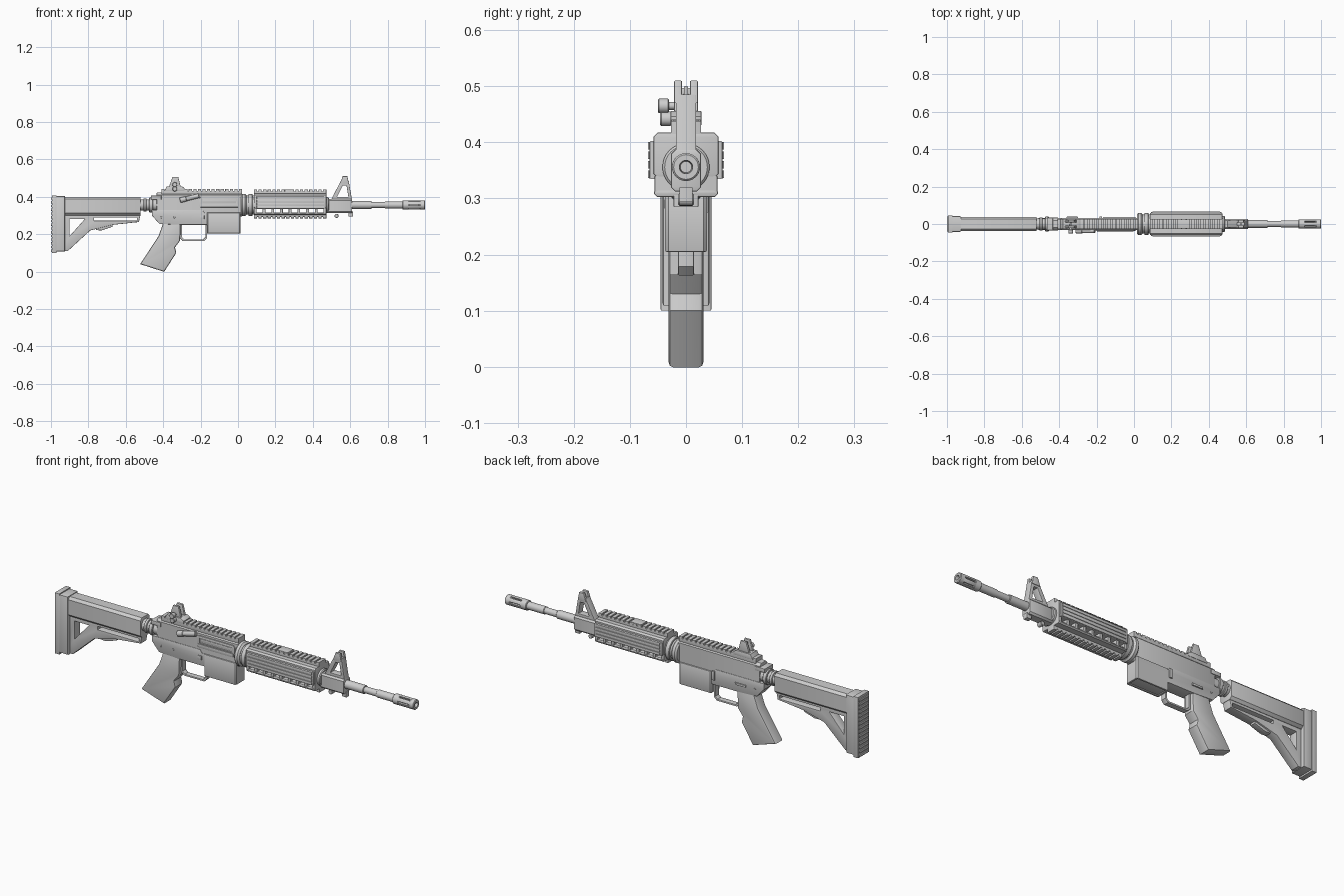
import bpy, bmesh, math
from mathutils import Matrix, Vector

cube = bpy.data.objects.get("Cube")
if cube:
    bpy.data.objects.remove(cube, do_unlink=True)

metal = bpy.data.materials.new("light_grey")
metal.use_nodes = True
GREY = (.62, .62, .62, 1)
metal.diffuse_color = GREY
metal.node_tree.nodes["Principled BSDF"].inputs["Base Color"].default_value = GREY

AXIS = .356  # height of the barrel line
GUARD = (.085, .472)  # extent of the handguard
ACROSS = (0, 0, math.pi / 2)  # turns a revolved part to lie along y
parts = []
# Local outline axes for an extrusion along x, y or z
FRAMES = {
    "x": Matrix(((0, 0, 1), (1, 0, 0), (0, 1, 0))),
    "y": Matrix(((1, 0, 0), (0, 0, -1), (0, 1, 0))),
    "z": Matrix.Identity(3),
}


def add(name, mesh):
    obj = bpy.data.objects.new(name, mesh)
    bpy.context.collection.objects.link(obj)
    mesh.materials.clear()
    mesh.materials.append(metal)
    parts.append(obj)
    return obj


def extrude(name, axis, span, outline, holes=(), bevel=.003):
    """Extrude an outline with holes along an axis, with bevelled rims."""
    low, high = span
    curve = bpy.data.curves.new(name, "CURVE")
    curve.dimensions, curve.fill_mode = "2D", "BOTH"
    curve.extrude = (high - low) / 2 - bevel
    curve.bevel_depth, curve.bevel_resolution, curve.offset = bevel, 1, -bevel
    for loop in (outline, *holes):
        spline = curve.splines.new("POLY")
        spline.points.add(len(loop) - 1)
        for point, (a, b) in zip(spline.points, loop):
            point.co = (a, b, 0, 1)
        spline.use_cyclic_u = True
    temp = bpy.data.objects.new("temp", curve)
    bpy.context.collection.objects.link(temp)
    graph = bpy.context.evaluated_depsgraph_get()
    mesh = bpy.data.meshes.new_from_object(temp.evaluated_get(graph))
    bpy.data.objects.remove(temp, do_unlink=True)
    mesh.transform(FRAMES[axis].to_4x4())
    centre = Vector([(low + high) / 2 if letter == axis else 0 for letter in "xyz"])
    mesh.transform(Matrix.Translation(centre))
    bm = bmesh.new()
    bm.from_mesh(mesh)
    bmesh.ops.remove_doubles(bm, verts=bm.verts, dist=.00005)
    bmesh.ops.recalc_face_normals(bm, faces=bm.faces)
    bm.to_mesh(mesh)
    bm.free()
    return add(name, mesh)


def side(name, half, outline, holes=(), y=0, bevel=.003):
    """Extrude a side-view outline across the model."""
    return extrude(name, "y", (y - half, y + half), outline, holes, bevel)


def rect(across, up, cut=0):
    """Rectangle from two spans, with cut corners when cut is given."""
    (a, b), (c, d) = across, up
    if not cut:
        return [(a, c), (b, c), (b, d), (a, d)]
    return [(a + cut, c), (b - cut, c), (b, c + cut), (b, d - cut),
            (b - cut, d), (a + cut, d), (a, d - cut), (a, c + cut)]


def box(name, x, z, half, y=0, bevel=.002):
    return side(name, half, rect(x, z), y=y, bevel=bevel)


def bar(name, x, half, z, cut):
    """Long part with a cut-corner cross-section."""
    return extrude(name, "x", x, rect((-half, half), z, cut))


def turned(name, profile, loc=(0, 0, AXIS), rot=(0, 0, 0), sides=24):
    """Revolve (x, radius) pairs about the local x axis and close the ends."""
    bm = bmesh.new()
    rings = [[bm.verts.new((x, r * math.cos(t), r * math.sin(t)))
              for t in (math.tau * i / sides for i in range(sides))] for x, r in profile]
    for a, b in zip(rings, rings[1:]):
        for i in range(sides):
            j = (i + 1) % sides
            bm.faces.new((a[i], a[j], b[j], b[i]))
    bm.faces.new(rings[0])
    bm.faces.new(rings[-1])
    bmesh.ops.recalc_face_normals(bm, faces=bm.faces)
    mesh = bpy.data.meshes.new(name)
    bm.to_mesh(mesh)
    bm.free()
    obj = add(name, mesh)
    obj.location, obj.rotation_euler = loc, rot
    return obj


def drum(name, start, end, radius, chamfer=.002, **place):
    """Cylinder with chamfered rims."""
    small = radius - chamfer
    return turned(name, [(start, small), (start + chamfer, radius),
                         (end - chamfer, radius), (end, small)], **place)


def toothed_rail(name, span, base, top, half, count):
    """Accessory rail with shallow teeth pointing from base towards top."""
    start, end = span
    pitch, root = (end - start) / (count - .3), base + (top - base) * .65
    outline = [(start, base)]
    for i in range(count):
        x = start + i * pitch
        tip = x + pitch * .7
        outline += [(x, root), (x, top), (tip, top), (tip, root)]
    side(name, half, outline + [(end, base)], bevel=.001)


# Stock
box("butt_plate", (-.995, -.97), (.1, .408), .045)
for i in range(15):
    z = .105 + i * .02
    box("butt_plate_ridge", (-1, -.985), (z, z + .012), .04)
box("stock_rear_block", (-.975, -.925), (.108, .403), .042, bevel=.006)
bar("stock_body", (-.94, -.52), .038, (.3, .4), .012)
side("stock_frame", .024,
     [(-.95, .11), (-.91, .11), (-.79, .22), (-.67, .25), (-.53, .265), (-.52, .31), (-.95, .31)],
     [[(-.9, .19), (-.82, .28), (-.9, .28)], rect((-.77, -.54), (.272, .288))])
side("stock_lever", .016, [(-.76, .222), (-.73, .22), (-.67, .24), (-.67, .26), (-.76, .24)])

# Buffer tube and its nuts
drum("buffer_tube", -.55, -.42, .03)
drum("lock_ring", -.505, -.49, .036)
drum("castle_nut", -.475, -.455, .039)

# Receiver
bar("upper_receiver", (-.435, .022), .031, (.295, .422), .012)
side("lower_receiver", .033,
     [(-.46, .33), (-.46, .3), (-.42, .255), (-.31, .25), (0, .25), (0, .315), (-.18, .315), (-.19, .33)])
extrude("magazine_well", "z", (.205, .315), rect((-.167, .014), (-.037, .037), .006),
        [rect((-.157, .004), (-.028, .028))], .002)
box("magazine_well_floor", (-.16, .008), (.21, .3), .031)
box("charging_handle", (-.465, -.41), (.386, .406), .034)
toothed_rail("receiver_rail", (-.41, .022), .415, .441, .026, 18)

# Right side: ejection port, hinged cover and assist plunger
side("ejection_port_frame", .004, rect((-.205, .005), (.34, .4), .008),
     [rect((-.19, -.01), (.365, .39))], -.032, .001)
box("port_cover", (-.2, 0), (.344, .36), .005, y=-.034)
box("bolt", (-.19, -.01), (.37, .385), .006, y=-.027)
plunger = dict(loc=(-.257, -.037, .394), rot=(0, -.24, 0), sides=16)
drum("assist_plunger", -.05, .05, .012, **plunger)
drum("assist_plunger_head", -.055, -.02, .014, **plunger)
box("magazine_button", (-.2, -.18), (.28, .3), .004, y=-.034)

# Left side: selector and bolt catch
box("selector_lever", (-.36, -.3), (.285, .296), .004, y=.035)
box("bolt_catch", (-.185, -.17), (.275, .32), .005, y=.035)
for x in (-.41, -.34):
    drum("receiver_pin", -.034, .034, .006, loc=(x, 0, .29), rot=ACROSS, sides=12)

# Grip and trigger guard
side("grip", .031,
     [(-.523, .04), (-.395, -.001), (-.33, .1), (-.337, .13), (-.31, .165), (-.306, .26), (-.4, .26), (-.425, .19)],
     bevel=.008)
side("trigger_guard", .014, rect((-.31, -.165), (.163, .28), .016),
     [rect((-.3, -.175), (.172, .27), .012)], bevel=.002)

# Handguard with vent openings above the lower rail
drum("retaining_ring", .015, .045, .06, .008, sides=32)
drum("retaining_neck", .02, .09, .05, sides=32)
drum("handguard_collar", .055, .078, .058, sides=32)
bar("handguard_upper", GUARD, .058, (.336, .418), .008)
bar("handguard_lower", GUARD, .057, (.303, .317), .005)
for i in range(9):
    x = GUARD[0] + i * .0465
    box("handguard_pillar", (x, x + .015), (.31, .34), .056)
toothed_rail("handguard_top_rail", GUARD, .412, .438, .027, 16)
toothed_rail("handguard_bottom_rail", GUARD, .308, .285, .022, 16)
box("top_rail_cover", (.235, .295), (.42, .44), .024)
for sign in (-1, 1):
    box("side_rail", (.09, .468), (.335, .402), .008, y=sign * .057)
    for i in range(4):
        z = .336 + i * .017
        box("side_rail_ridge", (.1, .46), (z, z + .014), .007, y=sign * .061)
drum("handguard_cap", .46, .486, .042, .004, sides=32)

# Front sight
bar("front_sight_block", (.48, .61), .027, (.312, .387), .008)
side("front_sight_tower", .018, [(.495, .38), (.55, .485), (.592, .485), (.61, .38)],
     [[(.53, .4), (.56, .46), (.58, .46), (.59, .4)]], bevel=.002)
for sign in (-1, 1):
    side("front_sight_ear", .007, [(.546, .47), (.56, .51), (.585, .51), (.593, .47)], y=sign * .014, bevel=.002)
box("front_sight_post", (.567, .577), (.48, .5), .004, bevel=.001)
box("sling_lug", (.59, .615), (.294, .32), .012)
drum("sling_loop", -.014, .014, .011, loc=(.527, 0, .298), rot=ACROSS, sides=16)

# Rear sight
side("rear_sight_base", .028, [(-.395, .43), (-.285, .43), (-.285, .446), (-.3, .456), (-.38, .456)])
for sign in (-1, 1):
    side("rear_sight_ear", .006, [(-.37, .45), (-.35, .507), (-.32, .507), (-.305, .45)], y=sign * .015, bevel=.002)
extrude("rear_sight_aperture", "x", (-.342, -.332), rect((-.01, .01), (.45, .497), .003),
        [rect((-.004, .004), (.476, .486))], .001)
for z, end in ((.465, -.05), (.442, -.046)):
    knob = dict(loc=(-.338, 0, z), rot=ACROSS, sides=16)
    drum("sight_knob", end, end + .02, .013, **knob)
    drum("sight_knob_stem", end + .01, 0, .007, **knob)

# Barrel and slotted muzzle
drum("barrel_rear", .47, .715, .021)
drum("barrel_neck", .71, .79, .016)
drum("barrel_front", .785, .89, .019)
drum("muzzle_collar", .88, .915, .025, .003)
drum("muzzle_core", .9, .975, .016)
turned("muzzle_tip", [(.965, .017), (.975, .025), (.997, .025), (1, .022), (1, .012), (.96, .009)])
for k in range(6):
    arc = [math.tau * (k + .5 + d) / 6 for d in (-.35, -.1, .1, .35)]
    loop = [(r * math.cos(t), AXIS + r * math.sin(t))
            for r, angles in ((.025, arc), (.014, arc[::-1])) for t in angles]
    extrude("muzzle_bar", "x", (.91, .98), loop, bevel=.0005)

bpy.ops.object.select_all(action="DESELECT")
for obj in parts:
    obj.select_set(True)
bpy.context.view_layer.objects.active = parts[0]
bpy.ops.object.shade_smooth_by_angle(angle=math.radians(32))
